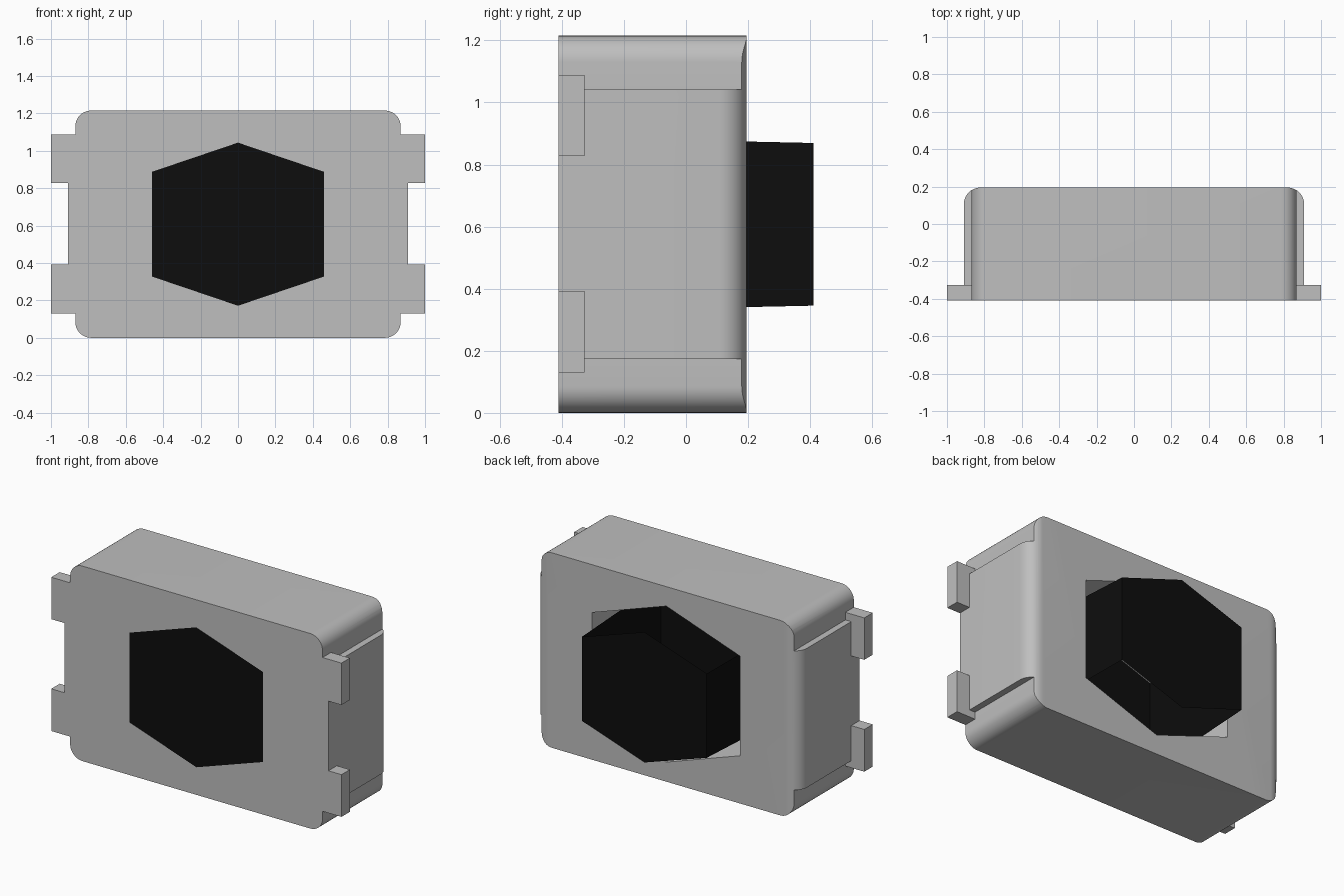
import bpy, bmesh, math
from mathutils import Vector

if "Cube" in bpy.data.objects:
    bpy.data.objects.remove(bpy.data.objects["Cube"], do_unlink=True)

FRONT, BACK, TIP = -0.41, 0.195, 0.41
HEIGHT = 1.215
MID = HEIGHT / 2


def material(name, value):
    mat = bpy.data.materials.new(name)
    mat.use_nodes = True
    color = (value, value, value, 1)
    mat.diffuse_color = color
    mat.node_tree.nodes["Principled BSDF"].inputs["Base Color"].default_value = color
    return mat


grey = material("light grey", 0.52)
black = material("black", 0.004)


def add_object(name, bm, mat):
    mesh = bpy.data.meshes.new(name)
    bm.to_mesh(mesh)
    bm.free()
    mesh.materials.append(mat)
    obj = bpy.data.objects.new(name, mesh)
    bpy.context.collection.objects.link(obj)
    return obj


def loft(name, rings, mat, skip=()):
    """Join two rings of points with walls and caps, leaving out skipped walls."""
    bm = bmesh.new()
    a, b = [[bm.verts.new(p) for p in ring] for ring in rings]
    n = len(a)
    bm.faces.new(a)
    bm.faces.new(b[::-1])
    for i in range(n):
        if i not in skip:
            j = (i + 1) % n
            bm.faces.new((a[j], a[i], b[i], b[j]))
    bmesh.ops.recalc_face_normals(bm, faces=bm.faces)
    return add_object(name, bm, mat)


def box(name, low, high, mat):
    bm = bmesh.new()
    bmesh.ops.create_cube(bm, size=1)
    for v in bm.verts:
        v.co = [l + (c + 0.5) * (h - l) for l, h, c in zip(low, high, v.co)]
    return add_object(name, bm, mat)


def arc(cx, cy, radius, start, steps=10):
    """Quarter circle, counter-clockwise from the start angle in degrees."""
    angles = [math.radians(start + 90 * i / steps) for i in range(steps + 1)]
    return [(cx + radius * math.cos(t), cy + radius * math.sin(t)) for t in angles]


def hexagon(y, grow):
    """Upright hexagon, grown so that its slopes stay parallel."""
    w, side, peak = 0.46 + grow, 0.28 + 0.6 * grow, 0.436 + grow
    points = [(w, -side), (w, side), (0, peak), (-w, side), (-w, -side), (0, -peak)]
    return [(x, y, MID + z) for x, z in points]


def combine(target, cutter, operation):
    mod = target.modifiers.new("cut", "BOOLEAN")
    mod.operation = operation
    mod.solver = "EXACT"
    mod.object = cutter
    mesh = bpy.data.meshes.new_from_object(
        target.evaluated_get(bpy.context.evaluated_depsgraph_get()))
    target.modifiers.clear()
    target.data = mesh
    bpy.data.objects.remove(cutter, do_unlink=True)


# Housing outline: rounded rectangle with a raised panel on each side
r, w, panel, top = 0.085, 0.87, 0.91, 0.4335
right = arc(w - r, -MID + r, r, 270) + [(w, -top), (panel, -top), (panel, top), (w, top)]
right += arc(w - r, MID - r, r, 0)
outline = right + [(-x, -z) for x, z in right]
housing = loft("housing", [[(x, y, MID + z) for x, z in outline] for y in (FRONT, BACK)], grey)

# Rounded rear side edges
fillet = 0.09
plan = [(-panel - 0.1, FRONT - 0.1), (panel + 0.1, FRONT - 0.1), (panel + 0.1, FRONT)]
plan = [(-panel, FRONT - 0.1), (panel, FRONT - 0.1)]
plan += arc(panel - fillet, BACK - fillet, fillet, 0)
plan += arc(-panel + fillet, BACK - fillet, fillet, 90)
rounding = loft("rounding_cutter", [[(x, y, z) for x, y in plan] for z in (-0.1, HEIGHT + 0.1)], grey)
combine(housing, rounding, "INTERSECT")

# Hexagonal opening that widens to the rear
slope = 0.05 / (BACK - FRONT)
opening = loft("opening_cutter", [hexagon(FRONT - 0.1, -0.1 * slope),
                                  hexagon(BACK + 0.1, 0.05 + 0.1 * slope)], grey)
combine(housing, opening, "DIFFERENCE")

bpy.ops.object.select_all(action="DESELECT")
housing.select_set(True)
bpy.context.view_layer.objects.active = housing
bpy.ops.object.shade_smooth_by_angle(angle=math.radians(30))

# Button: end plates joined by the two upright walls, open along the slopes
loft("button", [hexagon(FRONT, 0), hexagon(TIP, -0.03)], black, skip=(1, 2, 4, 5))

# Terminal tabs
for side, sign in (("left", 1), ("right", -1)):
    for level, low, high in (("lower", 0.13, 0.393), ("upper", 0.827, 1.088)):
        x0, x1 = sorted((sign * w, sign * 1.0))
        box(f"{side}_{level}_terminal", (x0, FRONT, low), (x1, FRONT + 0.083, high), grey)
